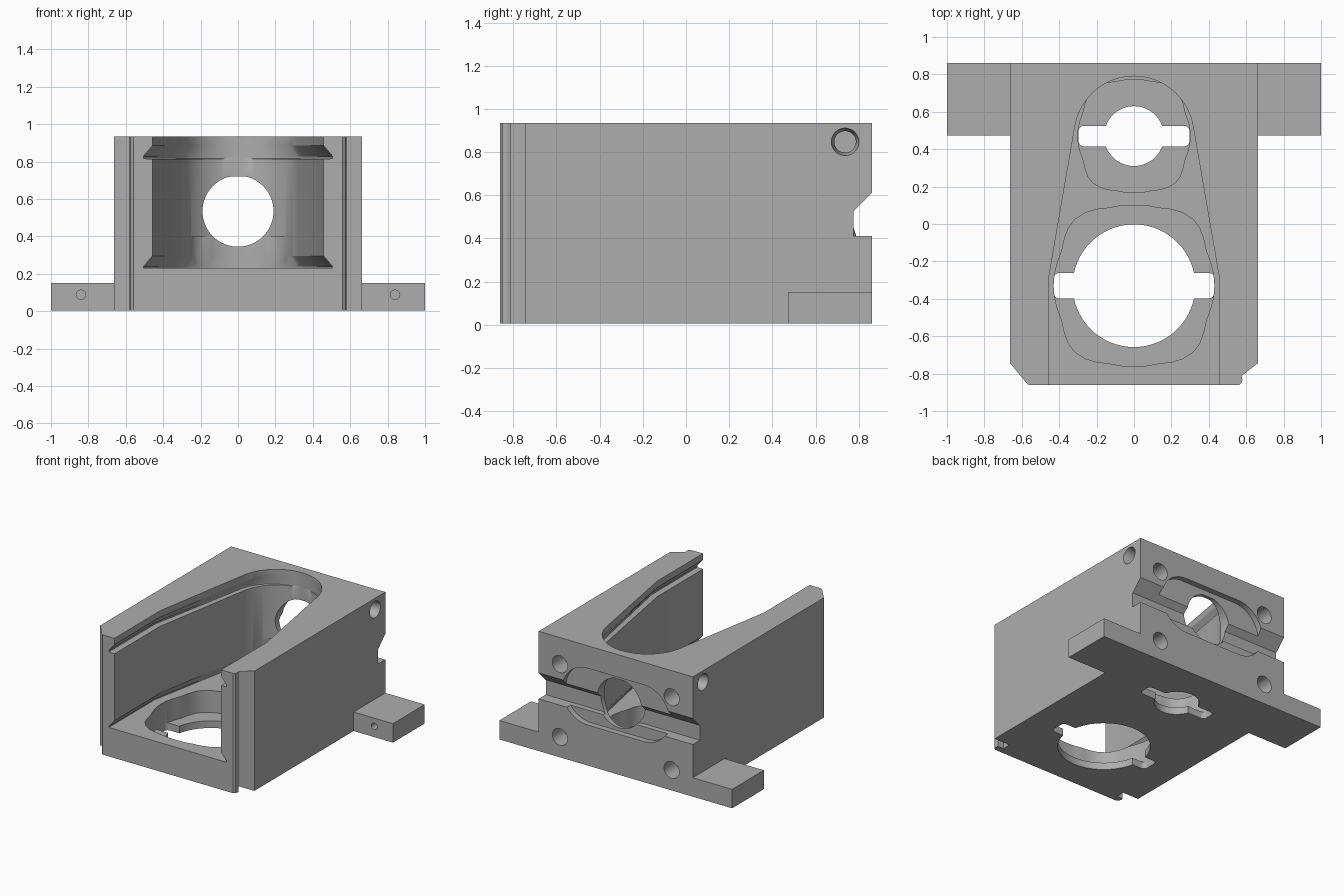
import bpy, bmesh, math

if "Cube" in bpy.data.objects:
    bpy.data.objects.remove(bpy.data.objects["Cube"])

mat = bpy.data.materials.new("plain grey")
mat.diffuse_color = (0.42, 0.42, 0.42, 1)
mat.use_nodes = True
mat.node_tree.nodes["Principled BSDF"].inputs["Base Color"].default_value = mat.diffuse_color

AXES = {'x': lambda u, v, t: (t, u, v),
        'y': lambda u, v, t: (u, t, v),
        'z': lambda u, v, t: (u, v, t)}


def loft(name, axis, levels):
    """Closed solid through (outline, position) levels along an axis."""
    bm = bmesh.new()
    rings = [[bm.verts.new(AXES[axis](u, v, t)) for u, v in pts] for pts, t in levels]
    for a, b in zip(rings, rings[1:]):
        n = len(a)
        for i in range(n):
            j = (i + 1) % n
            bm.faces.new((a[i], a[j], b[j], b[i]))
    bm.faces.new(rings[0][::-1])
    bm.faces.new(rings[-1])
    bmesh.ops.triangulate(bm, faces=bm.faces[:])
    bmesh.ops.recalc_face_normals(bm, faces=bm.faces[:])
    me = bpy.data.meshes.new(name)
    bm.to_mesh(me)
    bm.free()
    me.materials.append(mat)
    ob = bpy.data.objects.new(name, me)
    bpy.context.collection.objects.link(ob)
    return ob


def prism(name, axis, pts, a, b):
    return loft(name, axis, [(pts, a), (pts, b)])


def circle(cx, cy, r, n=48):
    return [(cx + r * math.cos(2 * math.pi * i / n), cy + r * math.sin(2 * math.pi * i / n))
            for i in range(n)]


def rounded_rect(cx, cy, hw, hh, r, n=8):
    pts = []
    for q, (sx, sy) in enumerate(((1, 1), (-1, 1), (-1, -1), (1, -1))):
        for i in range(n + 1):
            a = math.pi / 2 * (q + i / n)
            pts.append((cx + sx * (hw - r) + r * math.cos(a), cy + sy * (hh - r) + r * math.sin(a)))
    return pts


def mirrored(half):
    """Right half outline plus its mirror image."""
    return half + [(-x, y) for x, y in reversed(half) if abs(x) > 1e-6]


def cut(target, cutter):
    m = target.modifiers.new("cut", 'BOOLEAN')
    m.operation, m.solver, m.object = 'DIFFERENCE', 'EXACT', cutter
    bpy.context.view_layer.objects.active = target
    bpy.ops.object.modifier_apply(modifier=m.name)
    bpy.data.objects.remove(cutter)


# Housing block with the front guide rails in its plan outline
Z0, Z1, YB = 0.005, 0.935, 0.862
body = prism("housing", 'z', mirrored([
    (0.56, -YB), (0.575, -0.85), (0.58, -0.83), (0.575, -0.812), (0.525, -0.812),
    (0.525, -0.745), (0.662, -0.745), (0.662, YB)]), Z0, Z1)

# Tapered cavity with two undercut grooves, open to the front and top
arc = [(0.32 * math.cos(a), 0.47 + 0.32 * math.sin(a))
       for a in (math.radians(10 + 80 * i / 20) for i in range(20))]
plan = mirrored([(0.458, -1.0), (0.458, -0.3)] + arc + [(0.0, 0.79)])


def widened(s):
    return [(x * s, y) for x, y in plan]


cut(body, loft("cavity", 'z', [(widened(s), z) for s, z in (
    (1.105, 0.23), (1.105, 0.238), (1, 0.295), (1, 0.814), (1.105, 0.816),
    (1.105, 0.828), (1, 0.885), (1, 1.05))]))

# Floor openings: keyed through hole below a wider rounded recess
quarter = [(0, 0.43), (0.07, 0.428), (0.13, 0.416), (0.2, 0.408), (0.26, 0.39), (0.315, 0.355),
           (0.35, 0.31), (0.372, 0.25), (0.385, 0.19), (0.41, 0.12), (0.425, 0.06), (0.43, 0)]
recess = mirrored(quarter + [(x, -y) for x, y in reversed(quarter[:-1])])
for cy, r, hw, hh, s in ((-0.33, 0.328, 0.43, 0.068, 1.0), (0.47, 0.16, 0.297, 0.055, 0.7)):
    cut(body, prism("recess", 'z', [(x * s, cy + y * s) for x, y in recess], 0.06, 0.4))
    cut(body, prism("hole", 'z', circle(0, cy, r, 64), -0.1, 0.15))
    cut(body, prism("key_slot", 'z', rounded_rect(0, cy, hw, hh, 0.03), -0.1, 0.14))

# Back: horizontal notch that leaves a curved wall around the cavity
notch = prism("notch", 'x', [(0.95, 0.41), (0.775, 0.41), (0.775, 0.525), (0.95, 0.70)], -0.8, 0.8)
cut(notch, prism("wall", 'z', circle(0, 0.47, 0.35, 96), 0.2, 0.9))
cut(body, notch)

# Back: stadium pocket and window with a flattened top
cut(body, prism("pocket", 'y', rounded_rect(0, 0.54, 0.46, 0.22, 0.218, 12), 0.817, 1.0))
window = [(x, min(z, 0.72)) for x, z in circle(0, 0.535, 0.19, 64)]
cut(body, prism("window", 'y', window, 0.6, 1.0))

# Blind screw holes on the back and tapered ones on both sides
for sx in (-1, 1):
    for z in (0.163, 0.728):
        cut(body, prism("screw_hole", 'y', circle(sx * 0.48, z, 0.065, 32), 0.72, 0.95))
    cut(body, loft("side_hole", 'x', [(circle(0.737, 0.847, r, 32), sx * x) for r, x in (
        (0.05, 0.55), (0.05, 0.6), (0.064, 0.662), (0.064, 0.75))]))

# Mounting flanges with a small front hole
parts = [body]
for sx, side in ((-1, "left"), (1, "right")):
    fl = prism(side + "_flange", 'x', [(0.473, Z0), (YB, Z0), (YB, 0.152), (0.473, 0.152)],
               sx * 0.662, sx * 1.0)
    cut(fl, prism("pin_hole", 'y', circle(sx * 0.84, 0.088, 0.025, 24), 0.4, 0.6))
    parts.append(fl)

# Smooth curved walls, keep edges sharp
for ob in parts:
    bpy.ops.object.select_all(action='DESELECT')
    ob.select_set(True)
    bpy.context.view_layer.objects.active = ob
    bpy.ops.object.shade_smooth_by_angle(angle=math.radians(25))
